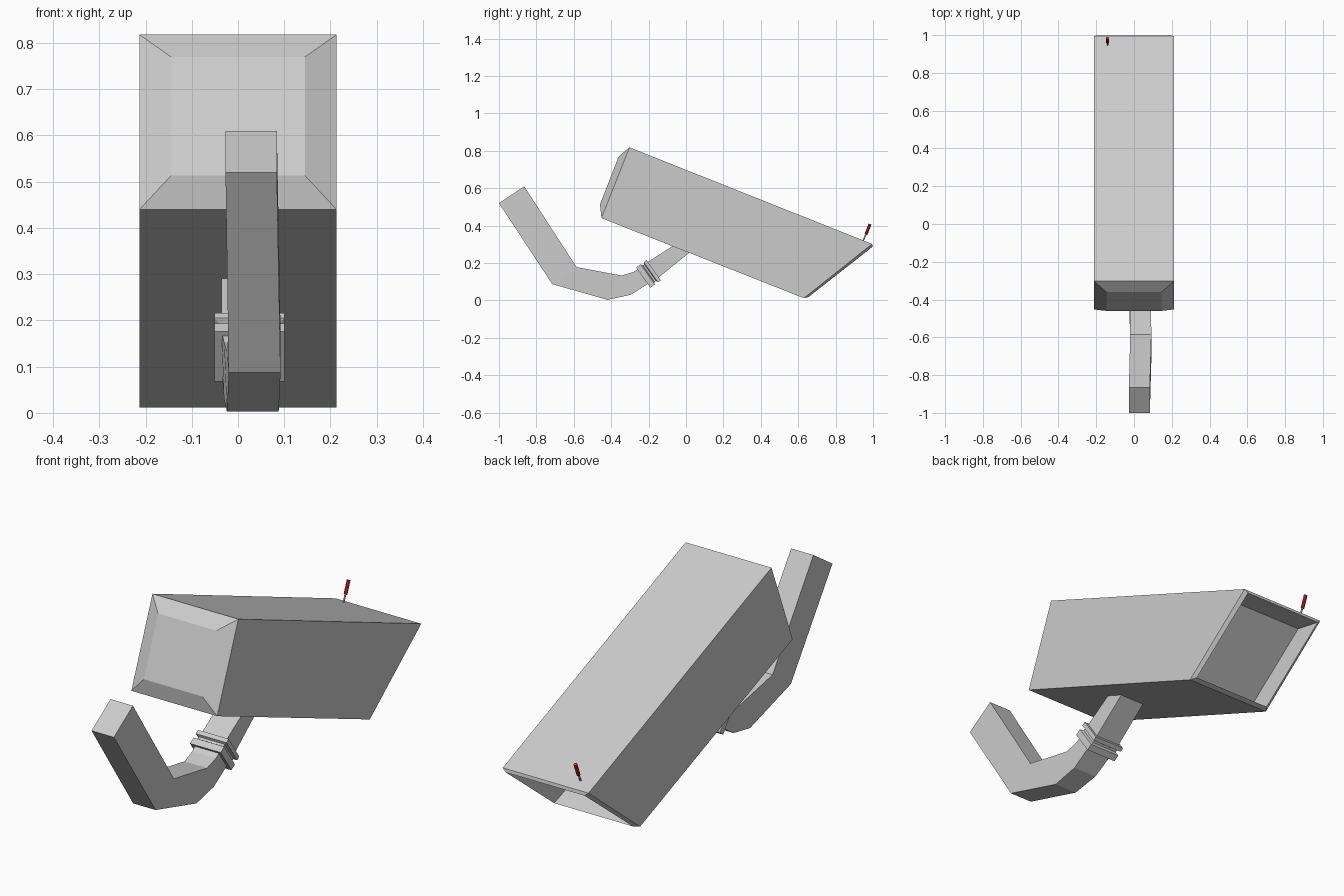
import bpy, bmesh
from mathutils import Vector

if "Cube" in bpy.data.objects:
    bpy.data.objects.remove(bpy.data.objects["Cube"])


def loft(name, sections):
    """Box-section loft. Each section: upper (y, z), lower (y, z), x min, x max."""
    bm = bmesh.new()
    rings = []
    for (uy, uz), (ly, lz), x0, x1 in sections:
        pts = [(x0, uy, uz), (x1, uy, uz), (x1, ly, lz), (x0, ly, lz)]
        rings.append([bm.verts.new(p) for p in pts])
    for a, b in zip(rings, rings[1:]):
        for i in range(4):
            j = (i + 1) % 4
            bm.faces.new((a[i], a[j], b[j], b[i]))
    bm.faces.new(rings[0])
    bm.faces.new(rings[-1])
    bmesh.ops.recalc_face_normals(bm, faces=bm.faces)
    mesh = bpy.data.meshes.new(name)
    bm.to_mesh(mesh)
    bm.free()
    obj = bpy.data.objects.new(name, mesh)
    bpy.context.collection.objects.link(obj)
    return obj


def rod(name, start, end, radius):
    a, b = Vector(start), Vector(end)
    bpy.ops.mesh.primitive_cylinder_add(vertices=8, radius=radius,
                                        depth=(b - a).length, location=(a + b) / 2)
    obj = bpy.context.object
    obj.name = name
    obj.rotation_euler = (b - a).to_track_quat('Z', 'Y').to_euler()
    return obj


# Tilted housing: bevelled rear, slanted hooded front with recessed window
loft("camera_housing", [
    ((-.36, .77), (-.46, .513), -.145, .145),
    ((-.302, .818), (-.452, .44), -.213, .213),
    ((.995, .302), (.63, .012), -.213, .213),
    ((.998, .287), (.655, .018), -.196, .196),
    ((.872, .309), (.553, .059), -.192, .192),
])

# Bent wall arm
loft("mount_arm", [
    ((-.865, .61), (-1.0, .52), -.027, .084),
    ((-.585, .178), (-.715, .087), -.020, .092),
    ((-.345, .133), (-.42, .003), -.024, .088),
    ((-.28, .152), (-.295, .03), -.030, .087),
    ((-.24, .18), (-.185, .10), -.036, .087),
])

# Stepped collar, built along the neck axis
axis = Vector((.819, .574))
across = Vector((-.574, .819))
base = Vector((-.229, .122))


def collar_section(t, grow):
    c = base + axis * t
    h = across * (.066 + grow)
    return (tuple(c + h), tuple(c - h), -.051 - grow, .101 + grow)


loft("mount_collar", [collar_section(t, g) for t, g in
                      [(0, 0), (.03, 0), (.036, -.012), (.046, -.012), (.05, 0), (.069, 0)]])

# Neck joining collar and housing
loft("mount_neck", [
    ((-.205, .205), (-.15, .12), -.036, .086),
    ((-.05, .305), (.03, .265), -.036, .086),
])

# Small aerial with a red sleeve
rod("aerial_stem", (-.14, .945, .315), (-.14, .966, .362), .004)
sleeve = rod("aerial_sleeve", (-.14, .962, .352), (-.14, .984, .408), .008)
red = bpy.data.materials.new("red")
red.diffuse_color = (.7, .02, .02, 1)
red.use_nodes = True
red.node_tree.nodes["Principled BSDF"].inputs["Base Color"].default_value = red.diffuse_color
sleeve.data.materials.append(red)
